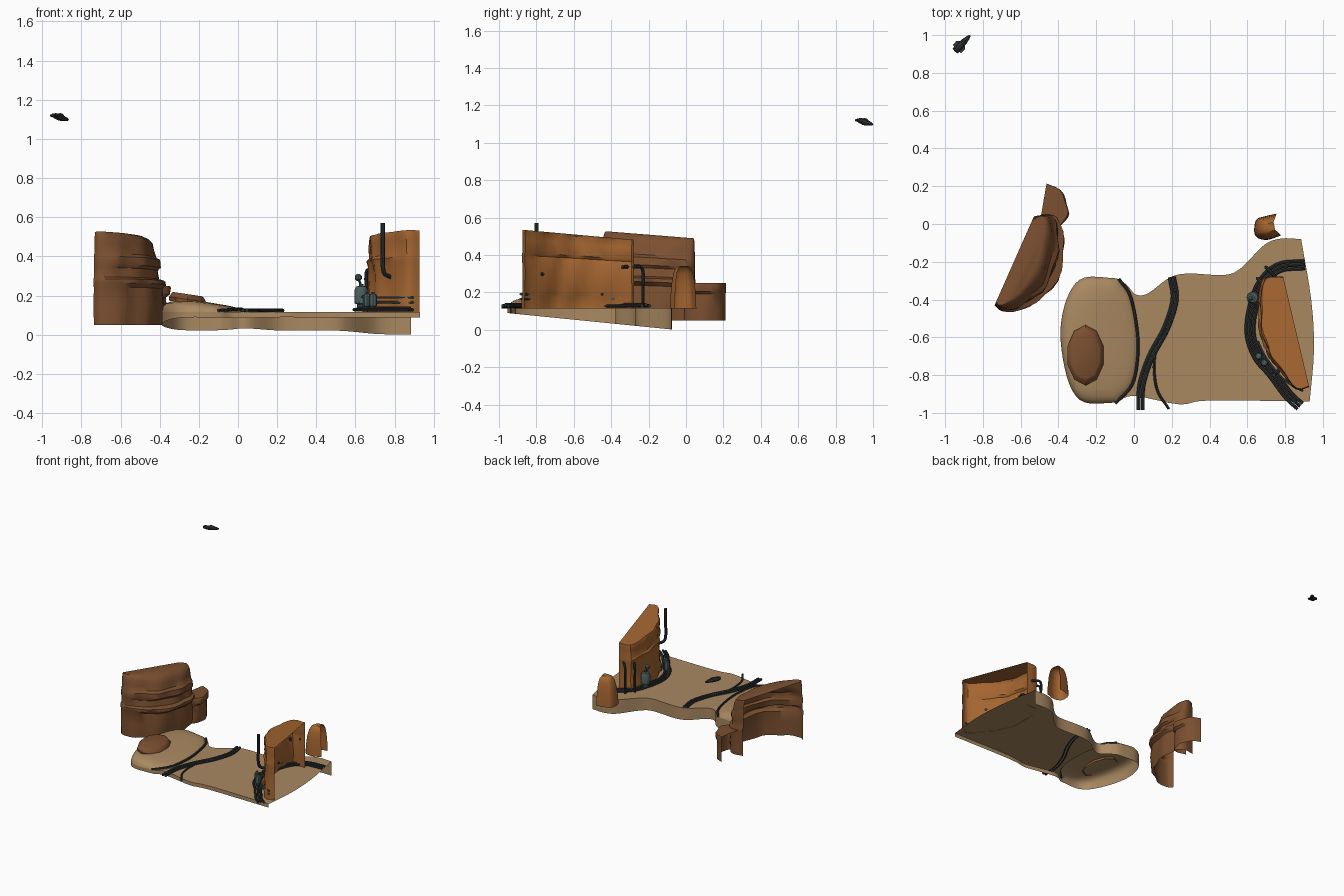
import bpy, bmesh, math
from mathutils import Vector

if "Cube" in bpy.data.objects:
    bpy.data.objects.remove(bpy.data.objects["Cube"])


def mat(name, c):
    m = bpy.data.materials.new(name)
    m.diffuse_color = (*c, 1)
    m.use_nodes = True
    m.node_tree.nodes["Principled BSDF"].inputs["Base Color"].default_value = m.diffuse_color
    return m


SAND = mat("sand", (.40, .25, .12))
BROWN = mat("brown_rock", (.20, .08, .03))
ORANGE = mat("orange_rock", (.37, .13, .03))
DARK = mat("dark_rubber", (.03, .036, .038))
TEAL = mat("teal_metal", (.07, .11, .11))


def finish(ob, m, angle=35):
    ob.data.materials.clear()
    ob.data.materials.append(m)
    bpy.ops.object.select_all(action='DESELECT')
    ob.select_set(True)
    bpy.context.view_layer.objects.active = ob
    bpy.ops.object.shade_smooth_by_angle(angle=math.radians(angle))
    return ob


def mesh(name, verts, faces, m):
    me = bpy.data.meshes.new(name)
    me.from_pydata([tuple(v) for v in verts], [], faces)
    bm = bmesh.new()
    bm.from_mesh(me)
    bmesh.ops.remove_doubles(bm, verts=bm.verts, dist=1e-5)
    bmesh.ops.recalc_face_normals(bm, faces=bm.faces)
    bm.to_mesh(me)
    bm.free()
    ob = bpy.data.objects.new(name, me)
    bpy.context.collection.objects.link(ob)
    return finish(ob, m)


def smooth(pts, n=4):
    """Catmull-Rom through 2D points, ends kept."""
    P = [Vector(p) for p in pts]
    P = [2 * P[0] - P[1]] + P + [2 * P[-1] - P[-2]]
    out = []
    for a, b, c, d in zip(P, P[1:], P[2:], P[3:]):
        for i in range(n):
            t = i / n
            out.append(.5 * (2 * b + (c - a) * t + (2 * a - 5 * b + 4 * c - d) * t * t
                             + (3 * b - a - 3 * c + d) * t ** 3))
    return out + [P[-2]]


def loft(rings, closed, cap=True):
    n = len(rings[0])
    verts = [v for r in rings for v in r]
    faces = [(k * n + i, k * n + (i + 1) % n, (k + 1) * n + (i + 1) % n, (k + 1) * n + i)
             for k in range(len(rings) - 1) for i in range(n if closed else n - 1)]
    if cap:
        faces.append(tuple(range((len(rings) - 1) * n, len(rings) * n)))
    return verts, faces


def cliff(name, pts, levels, tilt, m, n=3):
    """Rock curtain with open back and bottom; levels are (height, depth factor)."""
    path = smooth(pts, n)
    a, b = path[0], path[-1]
    d = (b - a).normalized()
    mid = (a + b) / 2
    z0, z1 = levels[0][0], levels[-1][0]
    rings = []
    for k, (z, f) in enumerate(levels):
        ring = []
        for i, p in enumerate(path):
            s = (p - mid).dot(d)
            q = mid + d * s * (1 - (1 - f) * .15)
            wob = 1 + .035 * math.sin(i * 1.3 + k * .8)
            r = q + (p - mid - d * s) * f * wob
            ring.append((r.x, r.y, z + tilt * (r.y - mid.y) * (z - z0) / (z1 - z0)))
        rings.append(ring)
    return mesh(name, *loft(rings, False), m)


# Ground: back, left and front edges carry a skirt, the right side is open
back = smooth([(.885, -.08), (.78, -.077), (.69, -.11), (.57, -.23), (.48, -.27), (.29, -.262),
               (.19, -.283), (.09, -.357), (.04, -.378), (0, -.367), (-.035, -.325), (-.09, -.288)])
left = smooth([(-.09, -.288), (-.26, -.283), (-.34, -.36), (-.384, -.505), (-.384, -.664),
               (-.34, -.854), (-.26, -.945), (-.09, -.945)])
front = smooth([(-.09, -.945), (0, -.91), (.24, -.955), (.4, -.934), (.93, -.94)])
right = smooth([(.93, -.94), (.953, -.664), (.938, -.4), (.885, -.08)])
seam = smooth([(-.09, -.288), (-.02, -.39), (.015, -.55), (.02, -.7), (-.01, -.85), (-.09, -.945)])
TOP = .117
plate = back[:-1] + seam[:-1] + front[:-1] + right[:-1]
mesh("ground_plate", [(p.x, p.y, TOP) for p in plate], [tuple(range(len(plate)))], SAND)
edge = back[:-1] + left[:-1] + front
mesh("ground_skirt", *loft([[(p.x, p.y, .002 + (-.08 - p.y) * .1) for p in edge],
                            [(p.x, p.y, TOP) for p in edge]], False, False), SAND)

# Raised sand mound
outline = left[:-1] + seam[::-1][:-1]
c = Vector((-.2, -.62))
rings = []
for s, z in [(1, TOP), (.985, .132), (.95, .147), (.89, .159), (.78, .168), (.6, .173), (.3, .175)]:
    ring = []
    for p in outline:
        q = c + (p - c) * s
        ring.append((q.x, q.y, z - max(0, q.x + .22) * .1 * (z - TOP) / .04))
    rings.append(ring)
mesh("sand_mound", *loft(rings, True), SAND)

# Flat rock on the mound
rings = []
for s, z in [(1, .16), (1, .18), (.93, .19), (.85, .203), (.78, .207)]:
    rings.append([(-.257 + .1 * s * math.cos(t), -.695 + .16 * s * math.sin(t), z - .05 * s * math.cos(t) * .3)
                  for t in [math.tau * (i + .5) / 10 for i in range(10)]])
mesh("mound_rock", *loft(rings, True), BROWN)

# Left cliff and its low shoulder
cliff("left_cliff", [(-.53, .04), (-.45, .05), (-.40, .02), (-.378, -.07), (-.38, -.19), (-.435, -.34),
                     (-.53, -.415), (-.616, -.46), (-.70, -.46), (-.738, -.43)],
      [(.05, .92), (.15, .95), (.235, .92), (.255, 1.02), (.275, 1.02), (.285, .86), (.33, .82),
       (.345, .88), (.385, .86), (.40, .76), (.44, .70), (.475, .66), (.50, .55), (.508, .46)], -.08, BROWN)
cliff("left_shoulder", [(-.463, .214), (-.39, .18), (-.352, .103), (-.352, .035), (-.405, -.02), (-.5, .0)],
      [(.05, .88), (.12, .9), (.19, .86), (.205, .98), (.24, 1), (.25, .95)], 0, BROWN)

# Right cliff and the small pillar behind it
cliff("right_cliff", [(.79, -.28), (.69, -.29), (.672, -.40), (.668, -.505), (.69, -.62), (.725, -.70),
                      (.79, -.79), (.862, -.873), (.927, -.86)],
      [(.115, 1.05), (.17, 1.06), (.19, 1.0), (.30, .98), (.36, 1.0), (.38, 1.04), (.395, .97),
       (.46, .98), (.495, .99), (.507, .95)], -.09, ORANGE)
pts = smooth([(.755, .055), (.69, .04), (.645, .02), (.64, -.06), (.70, -.085), (.78, -.06)], 3)
rings = []
for s, z in [(1, .115), (.97, .18), (.88, .25), (.75, .30), (.58, .33), (.35, .342)]:
    rings.append([(.73 + (p.x - .73) * s, -.015 + (p.y + .015) * s, z) for p in pts])
mesh("small_pillar", *loft(rings, False), ORANGE)


def tube(name, pts, r, m, shift=0, kind='NURBS'):
    cu = bpy.data.curves.new(name, 'CURVE')
    cu.dimensions = '3D'
    cu.bevel_depth = r
    cu.bevel_resolution = 2
    cu.use_fill_caps = True
    P = [Vector(p) for p in smooth([Vector(p) for p in pts], 6)] if len(pts) > 2 else [Vector(p) for p in pts]
    sp = cu.splines.new('POLY')
    sp.points.add(len(P) - 1)
    for i, p in enumerate(P):
        t = P[min(i + 1, len(P) - 1)] - P[max(i - 1, 0)]
        side = Vector((-t.y, t.x, 0))
        if shift and side.length:
            p = p + side.normalized() * shift
        sp.points[i].co = (*p, 1)
    ob = bpy.data.objects.new(name, cu)
    bpy.context.collection.objects.link(ob)
    bpy.ops.object.select_all(action='DESELECT')
    ob.select_set(True)
    bpy.context.view_layer.objects.active = ob
    bpy.ops.object.convert(target='MESH')
    return finish(bpy.context.object, m)


# Cables across the ground
G = .124
tube("mound_cable", [(-.08, -.29, G), (-.02, -.38, .13), (.015, -.55, .13), (.02, -.7, .13),
                     (-.01, -.85, .13), (-.10, -.95, G)], .008, DARK)
for s in (-.011, .011):
    tube("ground_cable", [(.2, -.28, G), (.215, -.40, G), (.17, -.55, G), (.09, -.7, G),
                          (.04, -.85, G), (.035, -.985, G)], .01, DARK, s)
tube("ground_cable_branch", [(.17, -.55, G), (.11, -.70, G), (.12, -.87, G), (.185, -.98, G)], .007, DARK)
for s, z in ((-.02, .128), (0, .134), (.02, .127)):
    tube("cliff_cable", [(.905, -.215, z), (.77, -.23, z), (.68, -.31, z), (.63, -.44, z), (.615, -.58, z),
                         (.655, -.70, z), (.73, -.79, z), (.82, -.91, z), (.88, -.965, z)], .009, DARK, s)
for z in (.165, .19):
    tube("cliff_rail", [(.655, -.62, z), (.70, -.71, z), (.79, -.82, z), (.895, -.885, z)], .006, TEAL)

# Upright pipes bending into the cliff
tube("tall_pipe", [(.74, -.80, .57), (.74, -.80, .45), (.74, -.80, .35), (.75, -.79, .31), (.78, -.765, .295)],
     .011, DARK)
for x, y in ((.70, -.23), (.655, -.29)):
    tube("back_pipe", [(x, y, .12), (x, y, .22), (x, y, .31), (x + .015, y - .015, .335),
                       (x + .05, y - .05, .335)], .009, DARK)


def lathe(name, prof, loc, m, n=10, axis=(0, 0, 1)):
    q = Vector((0, 0, 1)).rotation_difference(Vector(axis).normalized())
    rings = [[q @ Vector((r * math.cos(math.tau * i / n), r * math.sin(math.tau * i / n), z)) + Vector(loc)
              for i in range(n)] for r, z in prof]
    v, f = loft(rings, True)
    f.append(tuple(range(n)))
    return mesh(name, v, f, m)


# Pumps beside the cliff
drum = [(.022, 0), (.022, .02), (.034, .025), (.034, .095), (.026, .11), (.012, .115), (.012, .125)]
lathe("large_pump", drum, (.63, -.39, .135), TEAL)
lathe("pump_knob", [(.008, -.01), (.018, 0), (.018, .015), (.008, .025)], (.615, -.39, .285), TEAL, 8)
tube("pump_neck", [(.63, -.39, .25), (.615, -.39, .285)], .006, DARK)
for i, (x, y) in enumerate(((.66, -.70), (.69, -.735))):
    lathe("small_pump", [(r * .6, z * .7) for r, z in drum], (x, y, .13), TEAL, 8)
tube("pump_link", [(.63, -.39, .2), (.645, -.44, .19), (.68, -.45, .19)], .007, DARK)

# Small flying craft
A, B = Vector((-.948, .915, 1.122)), Vector((-.868, .998, 1.098))
ax = (B - A).normalized()
L = (B - A).length
lathe("craft_body", [(.008, 0), (.014, .02), (.018, .045), (.017, .07), (.011, .1), (.005, L)], A, DARK, 8, ax)
side = Vector((-ax.y, ax.x, 0)).normalized()
for s in (-1, 1):
    w = side * s
    v = [A + ax * .015, A + ax * .08, A + ax * .045 + w * .032, A + ax * .015 + w * .03]
    up = Vector((0, 0, .004))
    mesh("craft_wing", *loft([[p - up for p in v], [p + up for p in v]], True), DARK)
    lathe("craft_engine", [(.004, 0), (.007, .01), (.007, .04), (.003, .05)], A + w * .013, DARK, 6, ax)
lathe("craft_canopy", [(.003, 0), (.008, .01), (.008, .025), (.003, .04)],
      A + ax * .045 + Vector((0, 0, .014)), DARK, 6, ax)
